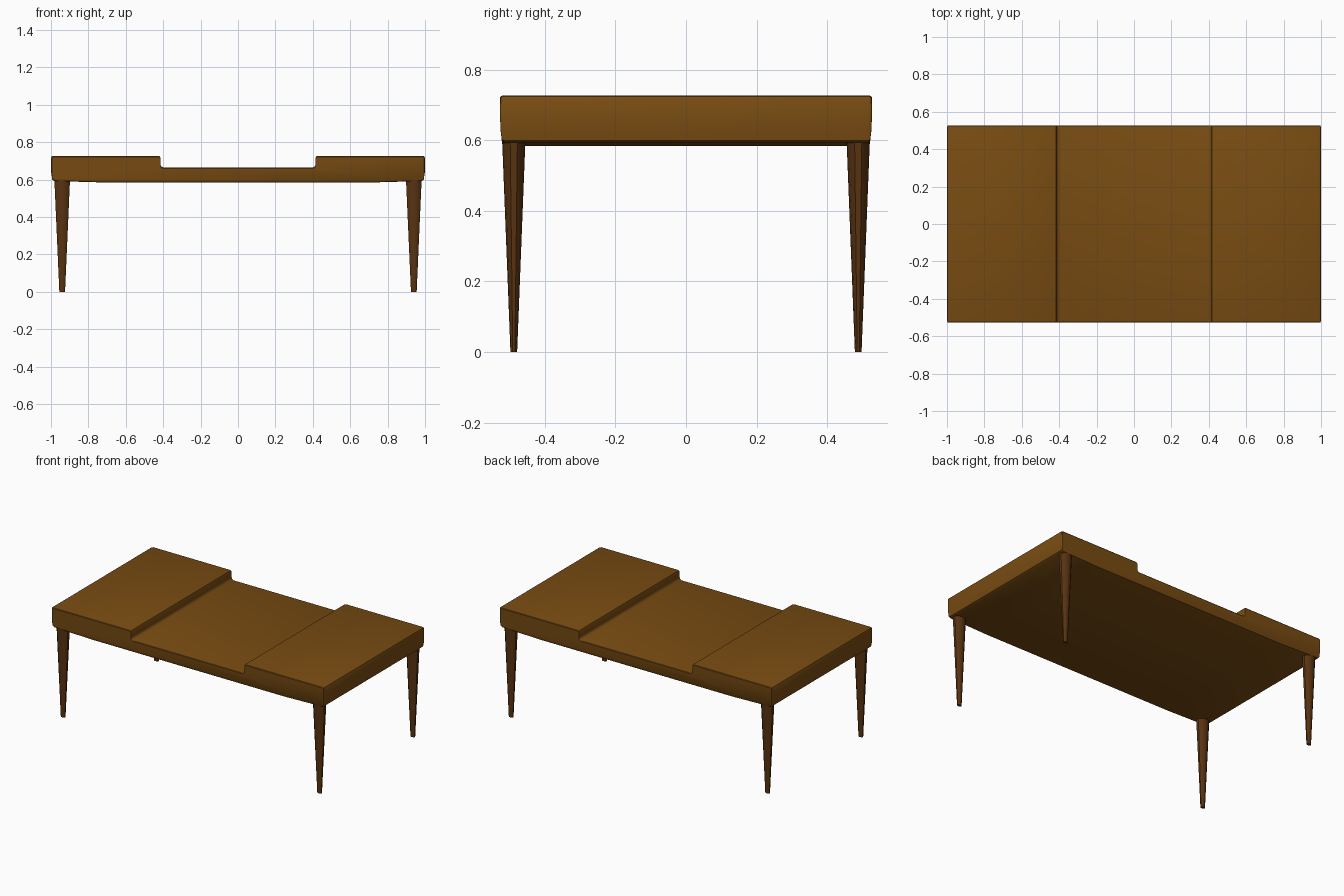
import bpy, bmesh, math

if "Cube" in bpy.data.objects:
    bpy.data.objects.remove(bpy.data.objects["Cube"])

def material(name, rgb):
    m = bpy.data.materials.new(name)
    m.diffuse_color = (*rgb, 1)
    m.use_nodes = True
    m.node_tree.nodes["Principled BSDF"].inputs["Base Color"].default_value = m.diffuse_color
    return m

wood = material("warm brown wood", (0.19, 0.072, 0.006))
dark = material("dark brown wood", (0.10, 0.034, 0.006))

def finish(bm, name, mat):
    bmesh.ops.recalc_face_normals(bm, faces=bm.faces)
    me = bpy.data.meshes.new(name)
    bm.to_mesh(me)
    bm.free()
    me.materials.append(mat)
    ob = bpy.data.objects.new(name, me)
    bpy.context.collection.objects.link(ob)
    bpy.context.view_layer.objects.active = ob
    ob.select_set(True)
    bpy.ops.object.shade_smooth_by_angle(angle=math.radians(35))
    ob.select_set(False)
    return ob

# Table top: stepped profile with a shallow dished middle, extruded along y
r = 0.018
fillet = [(0.415 - r + r * math.sin(a), 0.665 + r - r * math.cos(a))
          for a in (math.radians(d) for d in (0, 22.5, 45, 67.5, 90))]
half = fillet + [(0.415, 0.717), (0.418, 0.724), (0.425, 0.727), (0.988, 0.727),
                 (0.996, 0.724), (1.0, 0.716), (0.999, 0.64), (0.993, 0.599),
                 (0.980, 0.592), (0.70, 0.584)]
profile = half + [(-x, z) for x, z in reversed(half)]
bm = bmesh.new()
# slices across the depth: small inset at both ends rounds the edges
slices = [(-0.527, 0.006), (-0.524, 0.002), (-0.517, 0), (0.517, 0), (0.524, 0.002), (0.527, 0.006)]
rings = []
for y, inset in slices:
    ring = []
    for x, z in profile:
        xx = math.copysign(min(abs(x), 1.0 - inset), x)
        lower = max(0, (0.65 - z) / 0.06)
        zz = z - inset if z > 0.63 else z + inset
        ring.append(bm.verts.new((xx, y * (1 - 0.010 * lower), zz)))
    rings.append(ring)
n = len(profile)
for a, b in zip(rings, rings[1:]):
    for i in range(n):
        bm.faces.new((a[i], a[(i + 1) % n], b[(i + 1) % n], b[i]))
bm.faces.new(rings[0])
bm.faces.new(rings[-1])
finish(bm, "table_top", wood)

# Four tapered oval legs
for side, sx in (("left", -1), ("right", 1)):
    for end, sy in (("front", -1), ("back", 1)):
        bm = bmesh.new()
        loops = []
        for z, rx, ry in ((0, 0.016, 0.0095), (0.60, 0.044, 0.033)):
            loops.append([bm.verts.new((sx * 0.94 + rx * math.cos(t), sy * 0.488 + ry * math.sin(t), z))
                          for t in (math.tau * (i + 0.5) / 10 for i in range(10))])
        lo, hi = loops
        for i in range(10):
            j = (i + 1) % 10
            bm.faces.new((lo[i], lo[j], hi[j], hi[i]))
        bm.faces.new(lo)
        bm.faces.new(hi)
        finish(bm, f"{end}_{side}_leg", dark)
